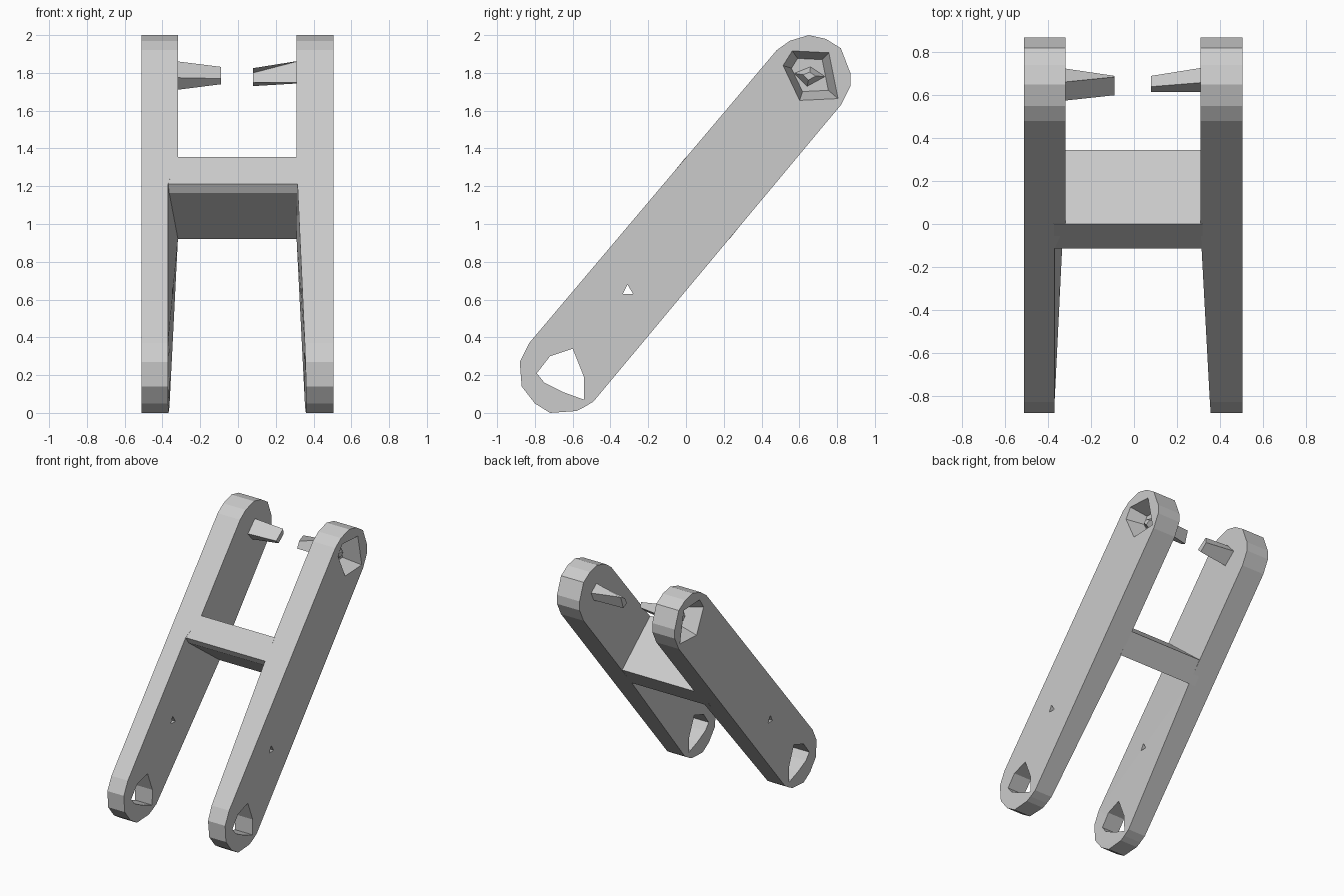
import bpy
import bmesh
from mathutils import Vector

cube = bpy.data.objects.get("Cube")
if cube:
    bpy.data.objects.remove(cube, do_unlink=True)

grey = bpy.data.materials.new("plain grey")
grey.use_nodes = True
COLOUR = (0.6, 0.6, 0.6, 1)
grey.diffuse_color = COLOUR
grey.node_tree.nodes["Principled BSDF"].inputs["Base Color"].default_value = COLOUR


def loft(bm, x0, ring0, x1, ring1):
    """Closed solid between two (y, z) rings at x0 and x1."""
    a = [bm.verts.new((x0, y, z)) for y, z in ring0]
    b = [bm.verts.new((x1, y, z)) for y, z in ring1]
    bm.faces.new(a)
    bm.faces.new(b[::-1])
    for i in range(len(a)):
        j = (i + 1) % len(a)
        bm.faces.new((a[i], b[i], b[j], a[j]))


def make(name, bm):
    bmesh.ops.recalc_face_normals(bm, faces=bm.faces)
    mesh = bpy.data.meshes.new(name)
    bm.to_mesh(mesh)
    bm.free()
    mesh.materials.append(grey)
    obj = bpy.data.objects.new(name, mesh)
    bpy.context.collection.objects.link(obj)
    return obj


def solid(name, x0, ring0, x1, ring1):
    bm = bmesh.new()
    loft(bm, x0, ring0, x1, ring1)
    return make(name, bm)


def scaled(ring, k):
    cy = sum(p[0] for p in ring) / len(ring)
    cz = sum(p[1] for p in ring) / len(ring)
    return [(cy + (y - cy) * k, cz + (z - cz) * k) for y, z in ring]


def cut(obj, cutter):
    cutter.hide_render = True
    mod = obj.modifiers.new("cut", 'BOOLEAN')
    mod.object = cutter
    mod.operation = 'DIFFERENCE'
    mod.solver = 'EXACT'
    with bpy.context.temp_override(object=obj, active_object=obj):
        bpy.ops.object.modifier_apply(modifier=mod.name)
    bpy.data.objects.remove(cutter, do_unlink=True)


# Side outline of an arm, its openings and the crossbar section
OUTLINE = [(0.48, 1.92), (0.55, 1.97), (0.65, 2.0), (0.74, 1.98), (0.82, 1.93),
           (0.87, 1.80), (0.87, 1.73), (0.82, 1.63), (-0.49, 0.06), (-0.54, 0.03),
           (-0.58, 0.01), (-0.72, 0.0), (-0.80, 0.05), (-0.87, 0.14),
           (-0.88, 0.27), (-0.83, 0.37)]
EYE = [(-0.79, 0.21), (-0.72, 0.30), (-0.60, 0.34), (-0.54, 0.19),
       (-0.54, 0.07), (-0.65, 0.11), (-0.75, 0.16)]
PIN_HOLE = [(-0.335, 0.63), (-0.28, 0.63), (-0.31, 0.68)]
POCKET = [(0.51, 1.84), (0.56, 1.92), (0.76, 1.91), (0.81, 1.66), (0.60, 1.65)]
BAR = [(-0.115, 1.213), (0, 1.355), (0.345, 1.065), (0.23, 0.92), (-0.09, 1.165)]

AXIS = Vector((0, 0.64, 0.77))
LOW_CUT = Vector((0, -0.115, 1.213))
HIGH_CUT = Vector((0, 0, 1.355))
REACH = 1.35


def arm(name, side, outer, foot, upper_edge, inner):
    bm = bmesh.new()
    loft(bm, side * outer, OUTLINE, side * inner, OUTLINE)
    for point in (LOW_CUT, HIGH_CUT):
        bmesh.ops.bisect_plane(bm, geom=bm.verts[:] + bm.edges[:] + bm.faces[:],
                               plane_co=point, plane_no=AXIS)
    # Thin the inner face towards the foot
    for v in bm.verts:
        drop = (LOW_CUT - v.co).dot(AXIS)
        if abs(v.co.x - side * inner) < 0.001 and drop > -0.01:
            on_top = v.co.z - 1.355 - 1.2 * v.co.y > -0.28
            start = upper_edge if on_top else inner
            v.co.x = side * (start + (foot - start) * min(1, max(0, drop / REACH)))
    bmesh.ops.triangulate(bm, faces=[f for f in bm.faces if abs(f.normal.x) > 0.5])
    obj = make(name, bm)
    # Through holes, then the tapered pocket in the outer face
    for ring in (EYE, PIN_HOLE):
        cut(obj, solid("hole_cutter", side * 0.2, ring, side * 0.7, ring))
    cut(obj, solid("pocket_cutter", side * (outer + 0.02), scaled(POCKET, 1.02),
                   side * (outer - 0.13), scaled(POCKET, 0.65)))
    return obj


arm("left_arm", 1, 0.505, 0.362, 0.315, 0.31)
arm("right_arm", -1, 0.512, 0.37, 0.37, 0.318)
solid("crossbar", -0.372, BAR, 0.318, BAR)

# Tapered pegs facing each other
solid("left_peg", 0.33,
      [(0.615, 1.75), (0.66, 1.865), (0.73, 1.81), (0.70, 1.745)], 0.08,
      [(0.615, 1.75), (0.64, 1.80), (0.69, 1.825), (0.66, 1.73)])
solid("right_peg", -0.34,
      [(0.573, 1.775), (0.66, 1.863), (0.727, 1.79), (0.63, 1.708)], -0.09,
      [(0.60, 1.77), (0.685, 1.832), (0.69, 1.79), (0.63, 1.74)])

# Faceted remnants standing in each pocket
SHARD = [(0.56, 1.80), (0.66, 1.84), (0.75, 1.78), (0.64, 1.72)]
for name, side in (("left_pocket_shard", 1), ("right_pocket_shard", -1)):
    solid(name, side * 0.36, SHARD, side * 0.43, scaled(SHARD, 0.35))
